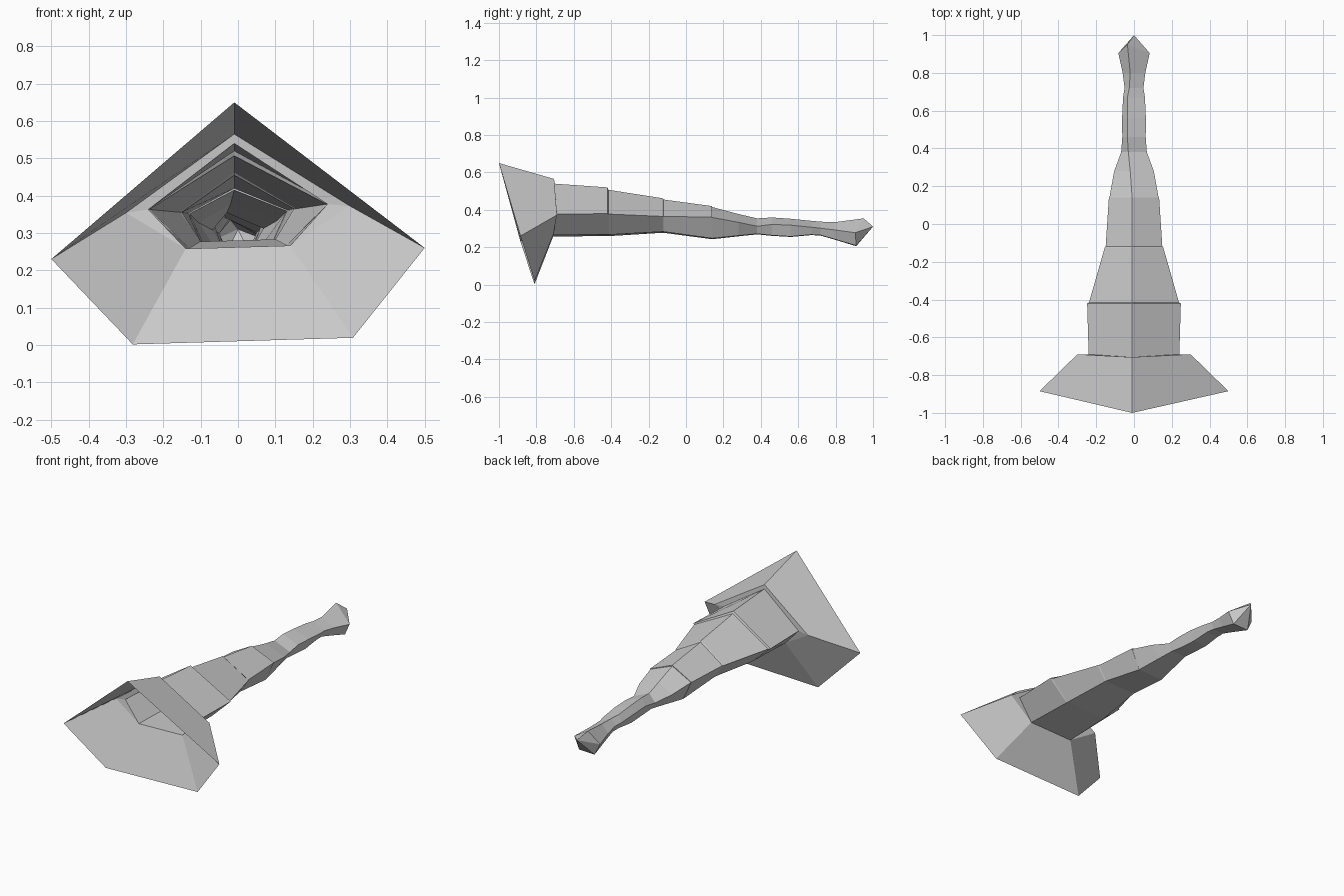
import bpy
import bmesh

if "Cube" in bpy.data.objects:
    bpy.data.objects.remove(bpy.data.objects["Cube"], do_unlink=True)

# One plain material for the whole model
COLOUR = (0.6, 0.6, 0.6, 1.0)
grey = bpy.data.materials.new("light grey")
grey.diffuse_color = COLOUR
grey.use_nodes = True
grey.node_tree.nodes["Principled BSDF"].inputs["Base Color"].default_value = COLOUR

TILT = 0.03  # slight sideways lean shared by every part


def ring(y, top_z, side_w, side_z, low_w, low_z, ridge_x=-0.01, shift=0.0,
         top_y=None, low_y=None):
    """Five-sided section: ridge, right side, right base, left base, left side."""
    top_y = y if top_y is None else top_y
    low_y = y if low_y is None else low_y
    points = [
        (ridge_x, top_y, top_z),
        (-side_w, y, side_z),
        (shift - low_w, low_y, low_z),
        (shift + low_w, low_y, low_z),
        (side_w, y, side_z),
    ]
    return [(x, py, z + TILT * x) for x, py, z in points]


def loft(name, rings, tip=None):
    """Skin neighbouring sections with flat faces; optionally close on a tip."""
    bm = bmesh.new()
    loops = [[bm.verts.new(p) for p in points] for points in rings]
    for first, second in zip(loops, loops[1:]):
        count = len(first)
        for i in range(count):
            j = (i + 1) % count
            bm.faces.new((first[j], first[i], second[i], second[j]))
    if tip:
        end = bm.verts.new(tip)
        last = loops[-1]
        for i, vert in enumerate(last):
            bm.faces.new((last[(i + 1) % len(last)], vert, end))
    bmesh.ops.remove_doubles(bm, verts=bm.verts, dist=0.0001)
    bmesh.ops.dissolve_degenerate(bm, edges=bm.edges, dist=0.0001)
    bmesh.ops.recalc_face_normals(bm, faces=bm.faces)
    mesh = bpy.data.meshes.new(name)
    bm.to_mesh(mesh)
    bm.free()
    mesh.materials.append(grey)
    obj = bpy.data.objects.new(name, mesh)
    bpy.context.collection.objects.link(obj)
    return obj


# Wide open mouth, narrowing to the collar
mouth_rim = ring(-0.885, 0.65, 0.5, 0.245, 0.295, 0.01,
                 shift=0.013, top_y=-1.0, low_y=-0.81)
mouth_back = ring(-0.69, 0.565, 0.3, 0.363, 0.14, 0.262, top_y=-0.705, low_y=-0.71)
collar = ring(-0.69, 0.54, 0.24, 0.37, 0.14, 0.262, top_y=-0.705, low_y=-0.71)
loft("flared_mouth", [mouth_rim, mouth_back, collar])

# Stepped body plates
waist = ring(-0.12, 0.455, 0.15, 0.36, 0.1, 0.28)
shoulder = ring(0.14, 0.415, 0.13, 0.355, 0.08, 0.245)
loft("front_body", [
    collar,
    ring(-0.42, 0.52, 0.248, 0.372, 0.13, 0.263),
    ring(-0.415, 0.507, 0.238, 0.37, 0.13, 0.263),
    ring(-0.125, 0.462, 0.155, 0.36, 0.1, 0.28),
    waist,
])
loft("rear_body", [
    waist,
    ring(0.14, 0.42, 0.133, 0.357, 0.08, 0.245),
    shoulder,
])

# Slim wavy tail
tail_root = ring(0.38, 0.355, 0.068, 0.31, 0.045, 0.27, ridge_x=-0.03)
loft("tail_base", [
    shoulder,
    ring(0.28, 0.378, 0.105, 0.33, 0.06, 0.26, ridge_x=-0.02),
    tail_root,
])
tail_end = ring(0.72, 0.337, 0.05, 0.3, 0.034, 0.263, ridge_x=-0.025)
loft("tail", [
    tail_root,
    ring(0.46, 0.36, 0.062, 0.32, 0.042, 0.262, ridge_x=-0.035),
    ring(0.56, 0.353, 0.063, 0.316, 0.042, 0.256, ridge_x=-0.035),
    ring(0.67, 0.342, 0.058, 0.305, 0.038, 0.266, ridge_x=-0.035),
    tail_end,
])

# Swollen tail knob closed on a point
loft("tail_knob", [
    tail_end,
    ring(0.8, 0.335, 0.06, 0.29, 0.04, 0.24, ridge_x=-0.02),
    ring(0.905, 0.355, 0.083, 0.275, 0.05, 0.207,
         ridge_x=-0.035, top_y=0.95, low_y=0.91),
], tip=(0.0, 1.0, 0.31))
